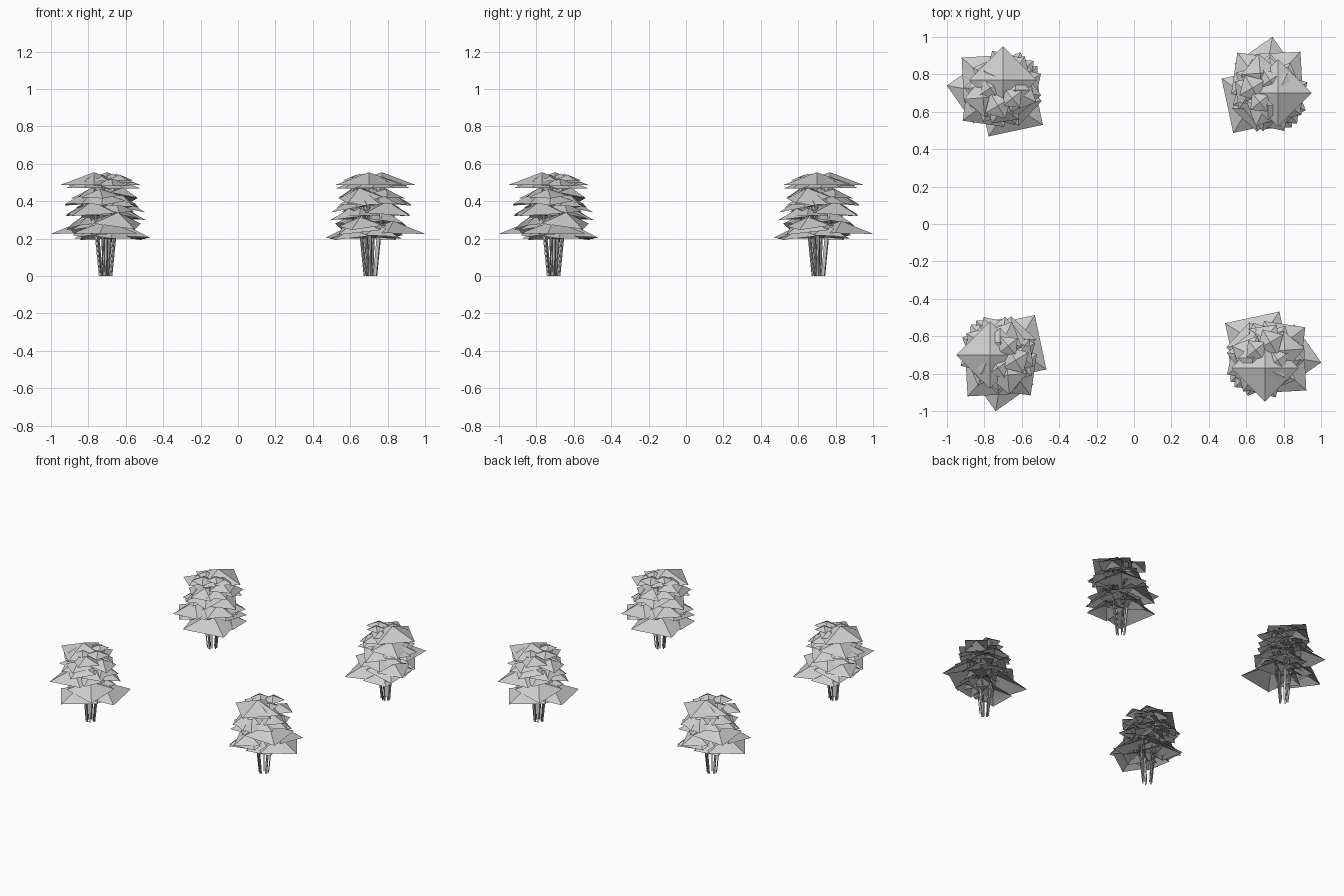
import bpy, bmesh, random
from math import cos, sin, pi, radians
from mathutils import Vector, Matrix

if "Cube" in bpy.data.objects:
    bpy.data.objects.remove(bpy.data.objects["Cube"])

random.seed(5)

# Dominant leaves: x, y offset, apex height, half diagonal, heading in degrees
leaves = [(0.01, 0.06, 0.555, 0.18, 90), (-0.12, 0.0, 0.295, 0.175, 170),
          (0.05, -0.07, 0.29, 0.21, -33), (0.07, 0.0, 0.43, 0.16, -8),
          (0.06, 0.08, 0.47, 0.14, 58), (-0.09, 0.07, 0.40, 0.17, 138),
          (-0.09, -0.07, 0.34, 0.16, 217), (0.06, 0.07, 0.31, 0.16, 40)]
# Filler leaves: count, ring radius, apex height range, size range
for n, ring, z0, z1, r0, r1 in [(7, 0.11, 0.22, 0.34, 0.09, 0.13),
                                (9, 0.11, 0.36, 0.45, 0.10, 0.13),
                                (7, 0.10, 0.44, 0.52, 0.10, 0.13),
                                (5, 0.07, 0.52, 0.555, 0.06, 0.10)]:
    for i in range(n):
        a = 2 * pi * (i + random.uniform(0, 0.6)) / n + n
        d = ring * random.uniform(0.75, 1.15)
        leaves.append((d * cos(a), d * sin(a), random.uniform(z0, z1),
                       random.uniform(r0, r1), random.uniform(0, 90)))


def make(name, bm):
    me = bpy.data.meshes.new(name)
    bm.to_mesh(me)
    bm.free()
    return me


# Foliage: open four-sided tent leaves drooping away from the middle
bm = bmesh.new()
for x, y, z, r, h in leaves:
    out = Vector((x, y, 0)).normalized()
    lean = random.uniform(0, 14) if z < 0.5 else 0
    tilt = Matrix.Rotation(radians(lean), 3, Vector((0, 0, 1)).cross(out))
    apex = bm.verts.new((x, y, z))
    rim = []
    for k in range(4):
        a = radians(h) + k * pi / 2
        p = tilt @ Vector((r * cos(a), r * sin(a), -0.38 * r))
        rim.append(bm.verts.new(p + apex.co))
    for k in range(4):
        bm.faces.new((apex, rim[k], rim[(k + 1) % 4]))
foliage = make("foliage", bm)

# Stems: thin triangular rods fanning up to every other leaf
bm = bmesh.new()
for i, (x, y, z, r, h) in enumerate(leaves[::2]):
    out = Vector((x, y, 0)).normalized()
    foot = out * random.uniform(0.012, 0.036)
    mid = out * min(0.058, 0.02 + foot.length)
    path = [foot, mid + Vector((0, 0, 0.2)), Vector((x, y, z - 0.01))]
    rings = [[bm.verts.new(p + Vector((0.004 * cos(k * 2 * pi / 3 + i),
                                       0.004 * sin(k * 2 * pi / 3 + i), 0)))
              for k in range(3)] for p in path]
    for lo, hi in zip(rings, rings[1:]):
        for k in range(3):
            bm.faces.new((lo[k], lo[(k + 1) % 3], hi[(k + 1) % 3], hi[k]))
stems = make("stems", bm)

# Four plants, each a quarter turn about the centre
for q in range(4):
    m = Matrix.Rotation(q * pi / 2, 4, 'Z') @ Matrix.Translation((-0.71, 0.71, 0))
    for me in (foliage, stems):
        ob = bpy.data.objects.new(f"plant_{q + 1}_{me.name}", me)
        ob.matrix_world = m
        bpy.context.collection.objects.link(ob)
